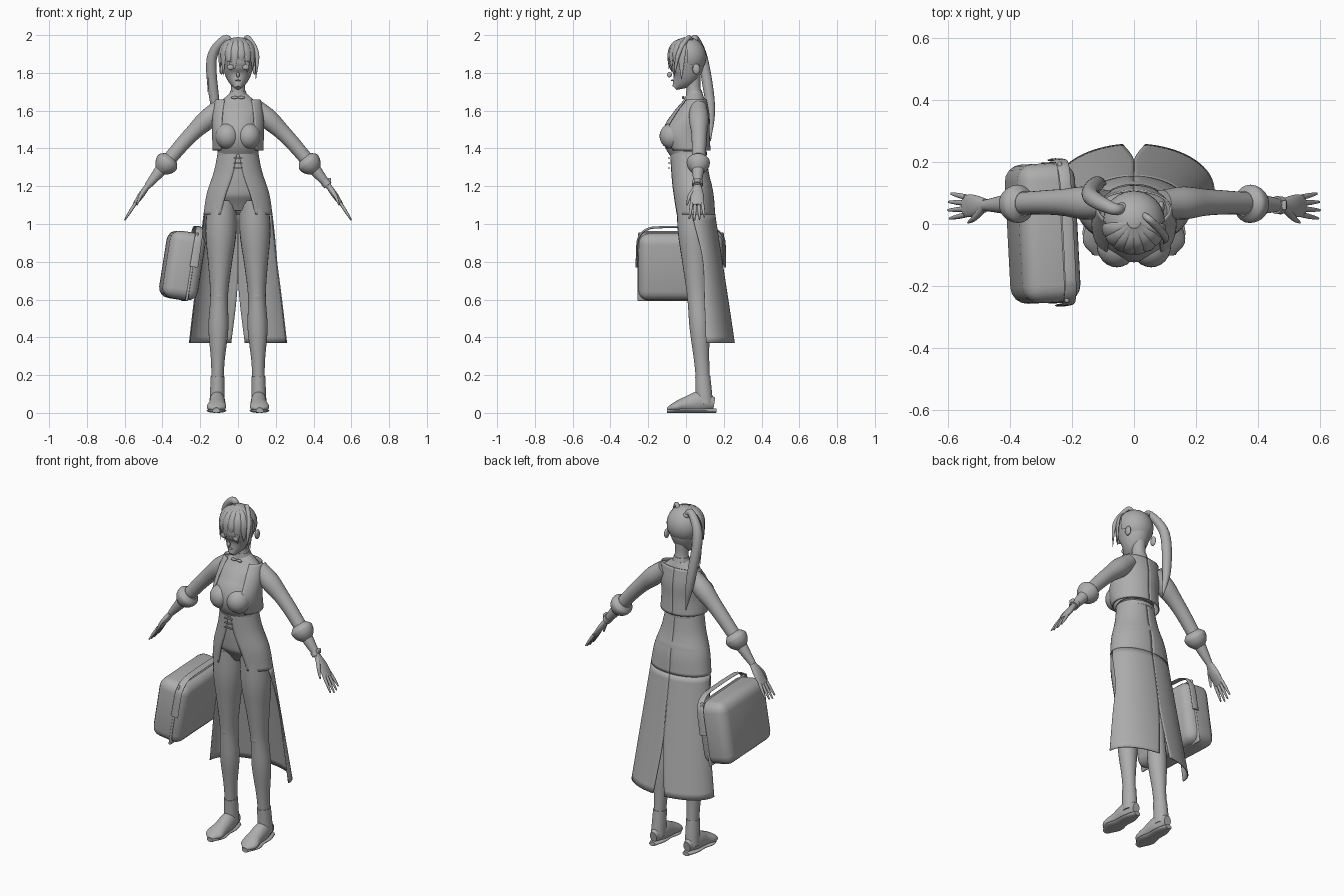
import bpy, bmesh, math
from mathutils import Vector, Matrix, Euler

if "Cube" in bpy.data.objects:
    bpy.data.objects.remove(bpy.data.objects["Cube"], do_unlink=True)

shade = (.42, .42, .42, 1)
grey = bpy.data.materials.new("plain_grey")
grey.use_nodes = True
grey.diffuse_color = shade
grey.node_tree.nodes["Principled BSDF"].inputs["Base Color"].default_value = shade
made = []


def finish(name, bm, mirror=False, thickness=0):
    bmesh.ops.recalc_face_normals(bm, faces=bm.faces[:])
    mesh = bpy.data.meshes.new(name)
    bm.to_mesh(mesh)
    bm.free()
    mesh.materials.append(grey)
    part = bpy.data.objects.new(name, mesh)
    bpy.context.collection.objects.link(part)
    if thickness:
        part.modifiers.new("Thickness", "SOLIDIFY").thickness = thickness
    if mirror:
        part.modifiers.new("Mirror", "MIRROR").use_mirror_merge = False
    made.append(part)
    return part


def sample(values, t):
    """Smooth curve through evenly spaced values, read at t from start to end."""
    last = len(values) - 1
    if last == 0:
        return values[0]
    i = min(int(t * last), last - 1)
    t = t * last - i
    b, c = values[i], values[i + 1]
    a = values[i - 1] if i > 0 else 2 * b - c
    d = values[i + 2] if i + 2 <= last else 2 * c - b
    return b + ((c - a) * t + (2 * a - 5 * b + 4 * c - d) * t ** 2 + (3 * (b - c) + d - a) * t ** 3) / 2


def bridge(bm, rows, closed):
    for r, s in zip(rows, rows[1:]):
        for k in range(0 if closed else 1, len(r)):
            bm.faces.new((r[k - 1], r[k], s[k], s[k - 1]))


def loft(name, points, widths, depths=None, ref=(0, 1, 0), sides=24, steps=24, mirror=False):
    """Sweep an ellipse along a path; depths run along the ref direction."""
    points = [Vector(p) for p in points]
    path = [sample(points, i / steps) for i in range(steps + 1)]
    bm = bmesh.new()
    rings = []
    for i, centre in enumerate(path):
        tangent = (path[min(i + 1, steps)] - path[max(i - 1, 0)]).normalized()
        along = Vector(ref)
        along = (along - tangent * along.dot(tangent)).normalized()
        across = tangent.cross(along)
        width = max(sample(widths, i / steps), .001)
        depth = max(sample(depths or widths, i / steps), .001)
        ring = []
        for k in range(sides):
            a = math.tau * k / sides
            ring.append(bm.verts.new(centre + across * width * math.cos(a) + along * depth * math.sin(a)))
        rings.append(ring)
    bridge(bm, rings, True)
    bm.faces.new(rings[0])
    bm.faces.new(rings[-1])
    return finish(name, bm, mirror)


def upright(name, low, high, middles, widths, depths):
    """Vertical loft on the centre line; middles are the depth positions."""
    last = len(middles) - 1
    points = [(0, y, low + (high - low) * i / last) for i, y in enumerate(middles)]
    return loft(name, points, widths, depths, sides=36)


def cloth(name, high, low, middles, widths, depths, starts, ends, rows=20, columns=24):
    """Mirrored sheet around the body; angles are measured from the back."""
    bm = bmesh.new()
    grid = []
    for i in range(rows + 1):
        t = i / rows
        y, w, d, first, end = (sample(v, t) for v in (middles, widths, depths, starts, ends))
        angles = [first + (end - first) * k / columns for k in range(columns + 1)]
        z = high + (low - high) * t
        grid.append([bm.verts.new((w * math.sin(a), y + d * math.cos(a), z)) for a in angles])
    bridge(bm, grid, False)
    return finish(name, bm, True, .006)


def ball(name, location, size, mirror=False, cut=None):
    bm = bmesh.new()
    bmesh.ops.create_uvsphere(bm, u_segments=24, v_segments=16, radius=1)
    bmesh.ops.transform(bm, matrix=Matrix.LocRotScale(location, None, size), verts=bm.verts[:])
    if cut:
        unwanted = [f for f in bm.faces if cut(f.calc_center_median())]
        bmesh.ops.delete(bm, geom=unwanted, context="FACES")
    return finish(name, bm, mirror)


def box(name, location, size, bevel):
    bm = bmesh.new()
    bmesh.ops.create_cube(bm, size=1)
    bmesh.ops.transform(bm, matrix=Matrix.LocRotScale(location, None, size), verts=bm.verts[:])
    bmesh.ops.bevel(bm, geom=bm.edges[:], offset=bevel, segments=4, affect="EDGES", profile=.5)
    return finish(name, bm)


# Head, neck and face
upright("head", 1.72, 1.985, middles=[-.06, -.015, 0, 0, 0, .01],
        widths=[.015, .06, .08, .09, .08, .02], depths=[.015, .065, .09, .095, .08, .02])
upright("neck", 1.64, 1.8, middles=[.05, .04, .04], widths=[.05, .037, .037], depths=[.045, .037, .037])
ball("nose", Vector((0, -.088, 1.79)), Vector((.009, .013, .014)))
ball("mouth", Vector((0, -.073, 1.76)), Vector((.015, .008, .004)))
ball("eyes", Vector((.04, -.08, 1.83)), Vector((.018, .007, .014)), mirror=True)
ball("brows", Vector((.04, -.083, 1.86)), Vector((.02, .005, .003)), mirror=True)
ball("ears", Vector((.088, .055, 1.82)), Vector((.011, .02, .028)), mirror=True)

# Hair cap, fringe fanning out from the crown, and the two tied tails
crown = Vector((0, .008, 1.885))
ball("hair_cap", crown, Vector((.1, .1, .104)),
     cut=lambda c: c.z < 1.8 or (c.z < 1.92 and c.y < .02))
strands = 8
for i in range(strands):
    angle = 2.5 * (i / (strands - 1) - .5)
    outward = Vector((math.sin(angle), -math.cos(angle), 0))
    sideways = (math.cos(angle), math.sin(angle), 0)
    points = [crown + outward * .1 * math.sin(t) + Vector((0, 0, .1 * math.cos(t))) for t in (.2, .8, 1.4)]
    tip = crown + outward * .1
    tip.z = 1.86 - .05 * abs(angle) - .03 * (i % 2)
    loft(f"fringe_strand_{i}", points + [tip], widths=[.006, .01, .008, .001],
         depths=[.01, .02, .022, .002], ref=sideways, sides=12)
loft("left_hair_loop", [(.03, .03, 1.97), (.055, .01, 1.985), (.1, -.04, 1.9), (.095, -.065, 1.77)],
     widths=[.01, .012, .012, .001])
loft("ponytail", [(-.03, .05, 1.95), (-.07, .05, 1.98), (-.14, .09, 1.87), (-.12, .13, 1.62), (-.09, .13, 1.44)],
     widths=[.014, .02, .027, .024, .002])
loft("ponytail_side_strand", [(-.13, .08, 1.92), (-.155, .09, 1.83), (-.16, .1, 1.7)], widths=[.012, .01, .001])
ball("hair_tie", Vector((-.04, .05, 1.96)), Vector((.02, .02, .016)))

# Bodice, collar and open waistcoat
upright("bodice", 1.39, 1.69, middles=[.005, -.012, .015, .04, .05],
        widths=[.11, .125, .125, .125, .045], depths=[.095, .112, .1, .075, .04])
ball("bust", Vector((.055, -.07, 1.465)), Vector((.065, .07, .07)), mirror=True)
upright("collar", 1.66, 1.705, middles=[.046, .042], widths=[.054, .041], depths=[.05, .041])
ball("collar_bow", Vector((.018, -.015, 1.67)), Vector((.018, .007, .008)), mirror=True)
cloth("waistcoat", 1.66, 1.39, middles=[.05, .02, -.005, .015], widths=[.12, .135, .137, .135],
      depths=[.06, .105, .13, .115], starts=[0], ends=[2.5, 2.4])

# Waist, hips and the long split coat
upright("hips", 1.07, 1.4, middles=[.04, .04, .025, .01, .01],
        widths=[.08, .155, .135, .11, .1], depths=[.05, .1, .1, .09, .09])
cloth("coat_hip_panels", 1.39, 1.05, middles=[.01, .02, .035, .045], widths=[.105, .128, .165, .183],
      depths=[.095, .1, .11, .11], starts=[0], ends=[3.1, 2.95, 2.75, 2.6])
cloth("coat_skirt", 1.05, .37, middles=[.045, .11], widths=[.183, .26], depths=[.11, .15],
      starts=[0, 0, .14], ends=[1.7, 1.4, 1.5, 1.6])
upright("waistband", 1.365, 1.385, middles=[.01, .01], widths=[.108], depths=[.1])
for k in range(3):
    box(f"lace_{k}", Vector((0, -.09, 1.35 - k * .027)), Vector((.05, .01, .006)), .002)

# Legs and boots
hip, knee, ankle = Vector((.085, .03, 1.13)), Vector((.1, .06, .62)), Vector((.11, .095, .1))
toe_side = (1, 0, 0)
loft("legs", [hip, knee, ankle], widths=[.075, .082, .063, .047, .053, .036, .03],
     depths=[.08, .083, .068, .054, .052, .04, .035], mirror=True)
ball("kneecaps", knee + Vector((0, -.03, 0)), Vector((.03, .025, .035)), mirror=True)
loft("boot_shafts", [ankle.lerp(knee, .18), ankle.lerp(knee, -.1)], widths=[.036, .04], depths=[.04, .045], mirror=True)
loft("boot_feet", [(.11, .15, .05), (.11, .08, .06), (.11, 0, .045), (.115, -.06, .03), (.115, -.1, .02)],
     widths=[.03, .055, .04, .025, .008], depths=[.022, .04, .044, .05, .015], ref=toe_side, mirror=True)
loft("boot_soles", [(.11, .16, .012), (.115, -.1, .012)], widths=[.012],
     depths=[.02, .04, .04, .052, .02], ref=toe_side, mirror=True)

# Arms, rolled cuffs and hands
shoulder, elbow, wrist = Vector((.09, .065, 1.62)), Vector((.27, .07, 1.45)), Vector((.48, .06, 1.2))
knuckles = Vector((.55, .058, 1.1))
loft("arms", [shoulder, elbow, wrist], widths=[.045, .053, .043, .038, .034, .018], mirror=True)
loft("cuffs", [elbow.lerp(wrist, .4), elbow.lerp(wrist, .68)], widths=[.04, .06, .06, .05, .03], mirror=True)
loft("palms", [wrist, knuckles], widths=[.015, .016, .009], depths=[.022, .035, .036], mirror=True)
for k, reach in enumerate((.9, 1, .95, .8)):
    spread = Vector((0, (k - 1.5) * .019, 0))
    base = wrist.lerp(knuckles, .9) + spread
    tip = knuckles + spread * 1.4 + Vector((.05, 0, -.08)) * reach
    loft(f"finger_{k}", [base, tip], widths=[.009, .008, .004], sides=12, mirror=True)
loft("thumbs", [wrist, (.515, .02, 1.15), (.535, .005, 1.1)], widths=[.015, .01, .004], sides=12, mirror=True)
loft("watch_band", [elbow.lerp(wrist, .9), elbow.lerp(wrist, .98)], widths=[.025], depths=[.029])
box("watch_face", elbow.lerp(wrist, .94) + Vector((.018, 0, .016)), Vector((.014, .032, .026)), .005)

# Tilted suitcase with a strap that arches over it as the handle
arch = []
for k in range(13):
    a = math.pi * k / 12
    arch.append((.05, math.copysign(.235 * abs(math.cos(a)) ** .4, math.cos(a)), .215 * math.sin(a) ** .4))
case = [box("suitcase", Vector(), Vector((.19, .45, .36)), .055),
        box("suitcase_rim", Vector((.04, 0, 0)), Vector((.014, .456, .366)), .006),
        loft("suitcase_strap", arch, widths=[.005], depths=[.022, .018, .022], ref=toe_side, steps=48)]
tilt = Euler((0, math.radians(9), math.radians(3)))
for part in case:
    part.matrix_world = Matrix.LocRotScale(Vector((-.295, -.03, .78)), tilt, None)

# Smooth surfaces with sharp edges kept
bpy.ops.object.select_all(action="DESELECT")
for part in made:
    part.select_set(True)
bpy.context.view_layer.objects.active = made[0]
bpy.ops.object.shade_smooth_by_angle(angle=math.radians(40))
